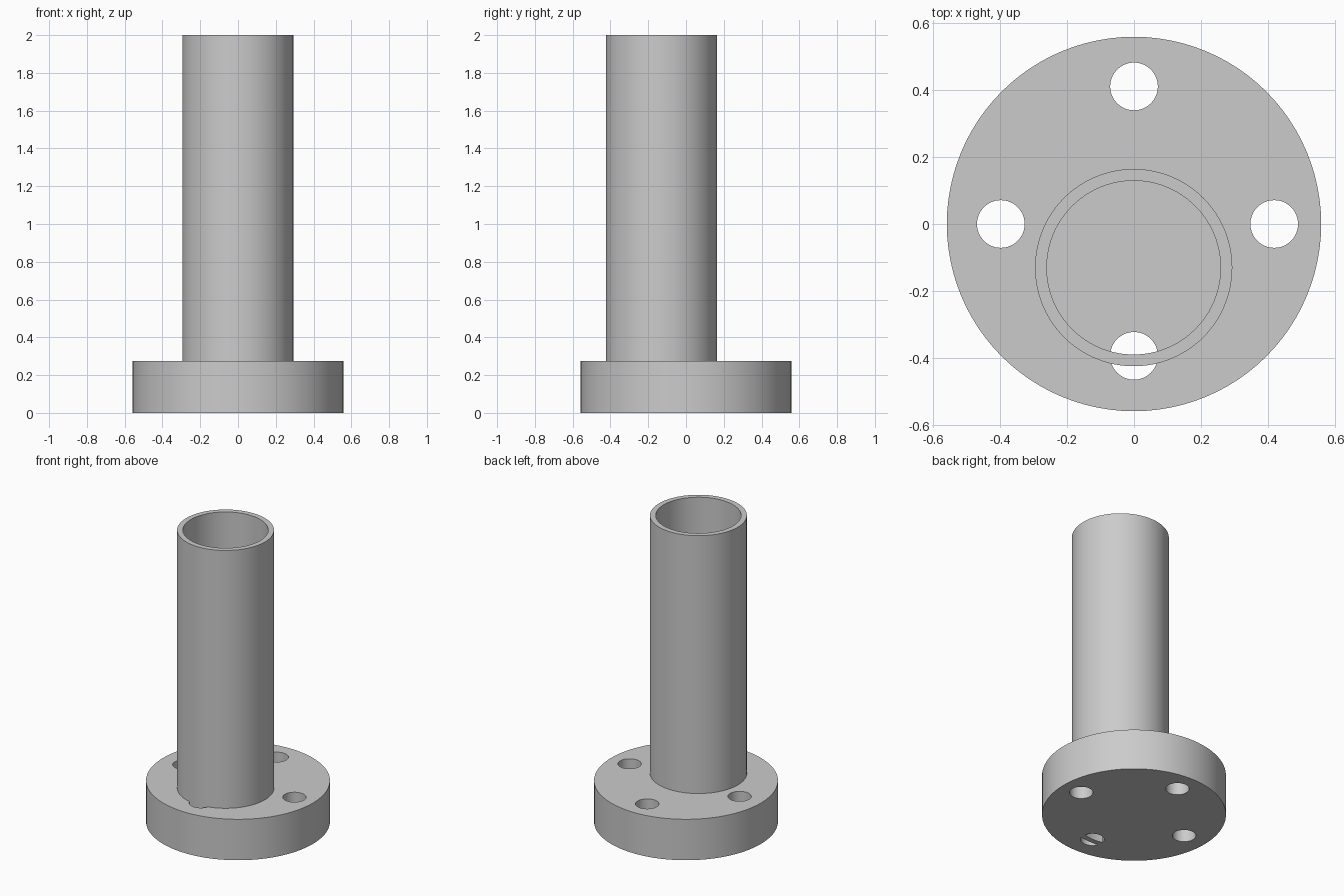
import bpy

if "Cube" in bpy.data.objects:
    bpy.data.objects.remove(bpy.data.objects["Cube"])

SIDES = 96


def cylinder(name, radius, z0, z1, x=0.0, y=0.0, sides=SIDES):
    bpy.ops.mesh.primitive_cylinder_add(vertices=sides, radius=radius, depth=z1 - z0,
                                        location=(x, y, (z0 + z1) / 2))
    obj = bpy.context.object
    obj.name = name
    return obj


def cut(target, cutter):
    mod = target.modifiers.new("cut", 'BOOLEAN')
    mod.operation = 'DIFFERENCE'
    mod.solver = 'EXACT'
    mod.object = cutter
    bpy.context.view_layer.objects.active = target
    bpy.ops.object.modifier_apply(modifier=mod.name)
    bpy.data.objects.remove(cutter, do_unlink=True)


def smooth(obj):
    bpy.ops.object.select_all(action='DESELECT')
    obj.select_set(True)
    bpy.context.view_layer.objects.active = obj
    bpy.ops.object.shade_smooth_by_angle()


# Round flange with four bolt holes
flange = cylinder("flange", 0.558, 0.0, 0.274)
for x, y in [(0, 0.41), (0, -0.393), (0.418, 0), (-0.397, 0)]:
    cut(flange, cylinder("hole_cutter", 0.071, -0.1, 0.4, x, y, 64))
smooth(flange)

# Off-centre open tube, running down through the flange
tube = cylinder("tube", 0.294, 0.0, 2.0, -0.001, -0.13)
cut(tube, cylinder("bore_cutter", 0.259, -0.1, 2.1, -0.001, -0.13))
smooth(tube)
